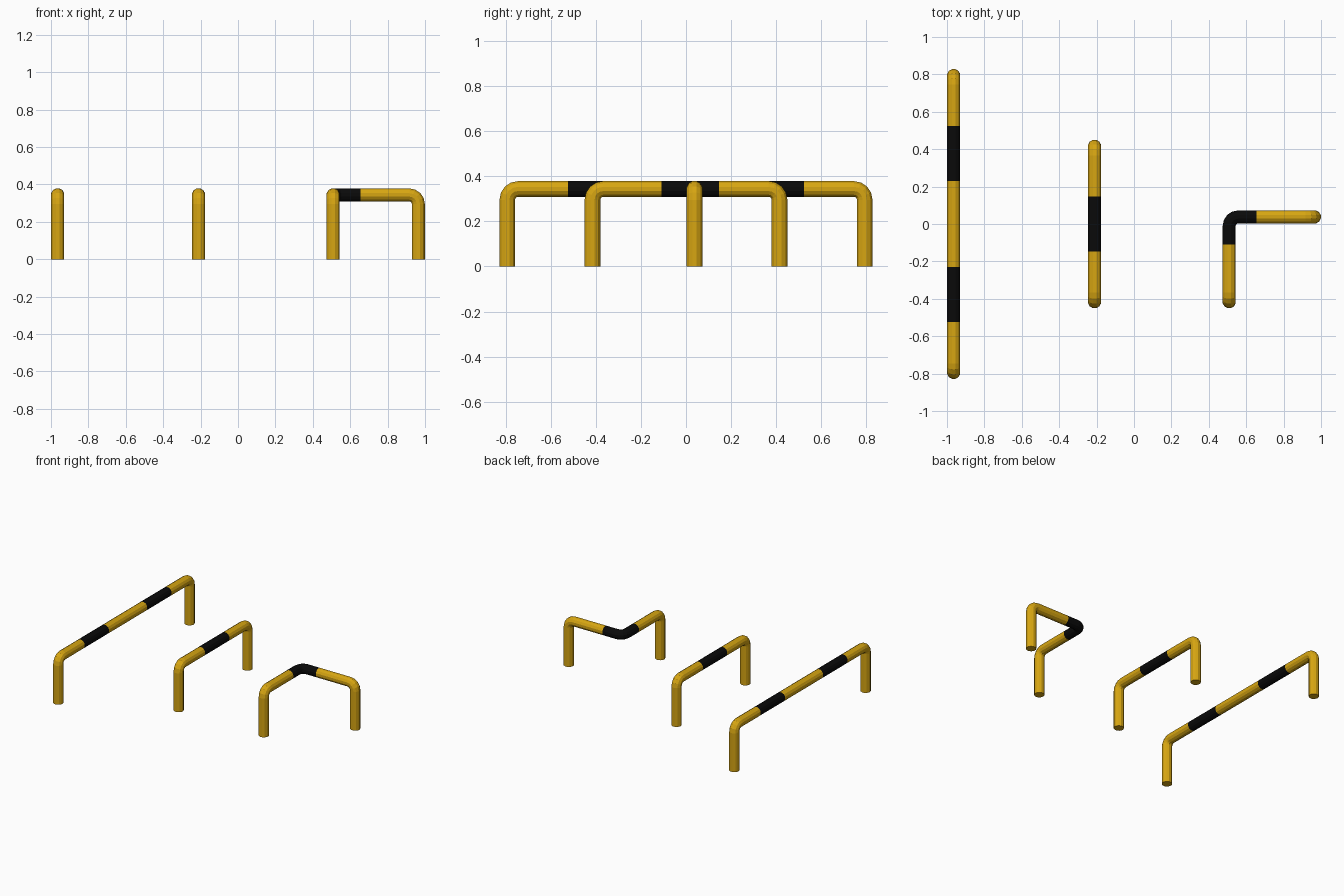
import bpy, bmesh, math
from mathutils import Vector

if "Cube" in bpy.data.objects:
    bpy.data.objects.remove(bpy.data.objects["Cube"])

R, SIDES = 0.036, 12          # tube radius and facets
TOP = 0.344                   # height of the rail centre line
BEND, STEPS = 0.048, 4        # bend radius and segments per bend
HALF = 0.147                  # half length of a black stripe


def material(name, col):
    m = bpy.data.materials.new(name)
    m.diffuse_color = (*col, 1)
    m.use_nodes = True
    m.node_tree.nodes["Principled BSDF"].inputs["Base Color"].default_value = m.diffuse_color
    return m


YELLOW = material("safety yellow", (0.68, 0.38, 0.006))
BLACK = material("stripe black", (0.003, 0.003, 0.003))


def rounded(points):
    """Path with an arc at every corner; yields (position, tangent)."""
    pts = [Vector(p) for p in points]
    out = [(pts[0], (pts[1] - pts[0]).normalized())]
    for a, b, c in zip(pts, pts[1:], pts[2:]):
        u, v = (b - a).normalized(), (c - b).normalized()
        if u.dot(v) > 0.99:                       # straight: stripe boundary
            out.append((b, u))
            continue
        centre = b - u * BEND + v * BEND
        for i in range(STEPS + 1):
            t = math.pi / 2 * i / STEPS
            out.append((centre - v * BEND * math.cos(t) + u * BEND * math.sin(t),
                        u * math.cos(t) + v * math.sin(t)))
    out.append((pts[-1], (pts[-1] - pts[-2]).normalized()))
    return out


def barrier(name, points, stripes):
    bm = bmesh.new()
    rings, prev, side = [], Vector((0, 0, 1)), Vector((1, 0, 0))
    for pos, tan in rounded(points):
        side = prev.rotation_difference(tan) @ side   # carry the frame along
        prev = tan
        up = tan.cross(side)
        rings.append([bm.verts.new(pos + R * (side * math.cos(a) + up * math.sin(a)))
                      for a in (2 * math.pi * (k + 0.5) / SIDES for k in range(SIDES))])
    for r, s in zip(rings, rings[1:]):
        for k in range(SIDES):
            n = (k + 1) % SIDES
            bm.faces.new((r[k], r[n], s[n], s[k]))
    bm.faces.new(rings[0][::-1])
    bm.faces.new(rings[-1])
    bmesh.ops.recalc_face_normals(bm, faces=bm.faces)
    # black where the rail lies within a stripe
    for f in bm.faces:
        c = f.calc_center_median()
        if c.z > TOP - R - 0.01 and any(max(abs(c.x - x), abs(c.y - y)) < HALF for x, y in stripes):
            f.material_index = 1
    me = bpy.data.meshes.new(name)
    bm.to_mesh(me)
    bm.free()
    me.materials.append(YELLOW)
    me.materials.append(BLACK)
    bpy.context.collection.objects.link(bpy.data.objects.new(name, me))


def straight(name, x, half, centres):
    cuts = sorted(c + s * HALF for c in centres for s in (-1, 1))
    path = [(x, -half, 0), (x, -half, TOP)] + [(x, c, TOP) for c in cuts] \
        + [(x, half, TOP), (x, half, 0)]
    barrier(name, path, [(x, c) for c in centres])


# long and short straight barriers
straight("long_barrier", -0.964, 0.793, (-0.377, 0.377))
straight("short_barrier", -0.211, 0.415, (0,))

# corner barrier with the stripe wrapped round its bend
cx, cy = 0.509, 0.038
barrier("corner_barrier",
        [(cx, -0.415, 0), (cx, -0.415, TOP), (cx, cy - HALF, TOP), (cx, cy, TOP),
         (cx + HALF, cy, TOP), (0.964, cy, TOP), (0.964, cy, 0)],
        [(cx, cy)])
